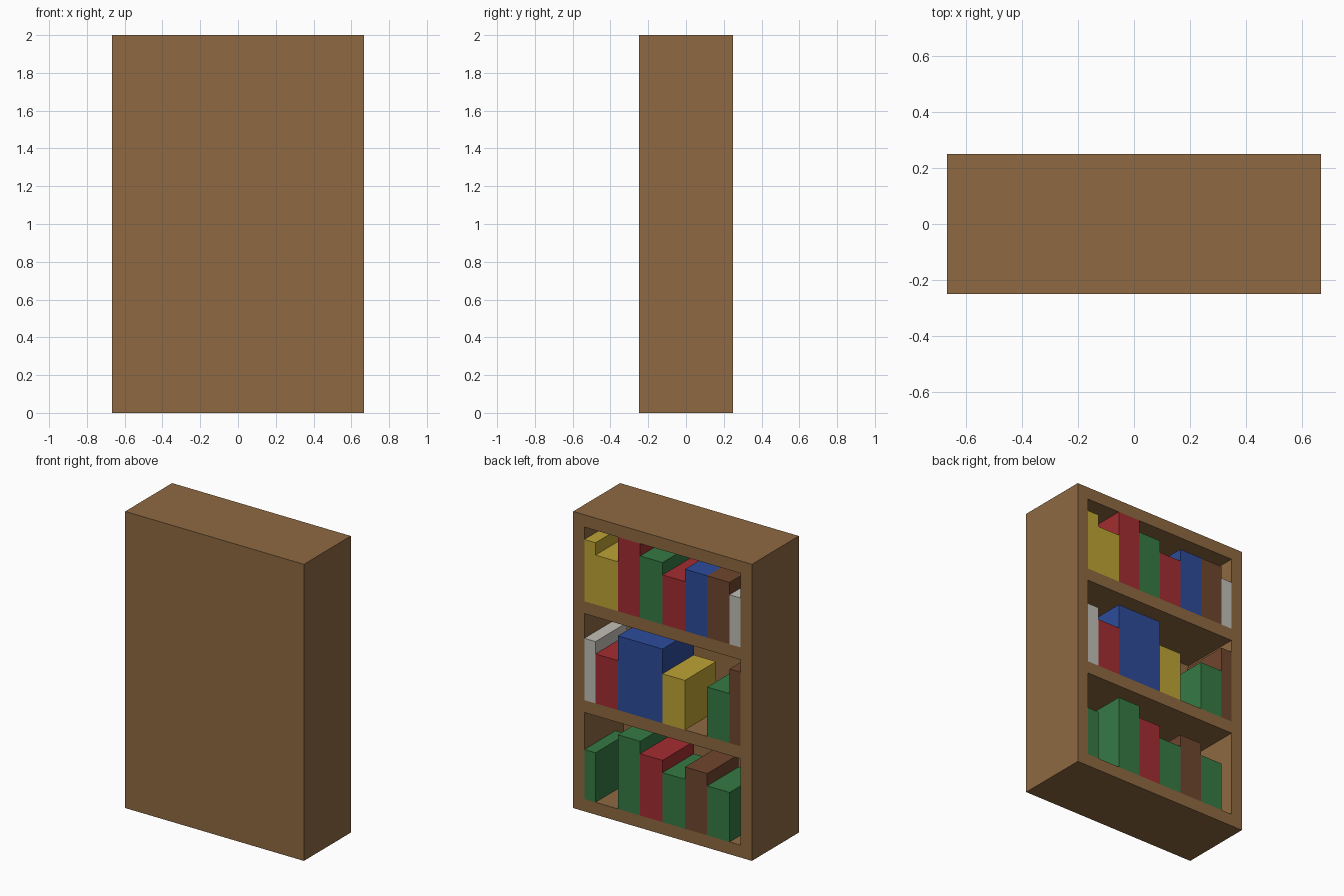
import bpy
import bmesh

cube = bpy.data.objects.get("Cube")
if cube:
    bpy.data.objects.remove(cube, do_unlink=True)

U = 1 / 12  # one grid unit: the case is 16 wide, 6 deep, 24 high


def linear(c):
    c /= 255
    return c / 12.92 if c <= 0.04045 else ((c + 0.055) / 1.055) ** 2.4


def material(name, rgb):
    mat = bpy.data.materials.new(name)
    mat.use_nodes = True
    col = tuple(linear(c) for c in rgb) + (1.0,)
    mat.diffuse_color = col
    bsdf = next(n for n in mat.node_tree.nodes if n.type == 'BSDF_PRINCIPLED')
    bsdf.inputs["Base Color"].default_value = col
    bsdf.inputs["Roughness"].default_value = 0.8
    return mat


MATS = {
    "wood": material("wood", (142, 105, 65)),
    "red": material("red cover", (163, 45, 48)),
    "green": material("green cover", (53, 122, 68)),
    "blue": material("blue cover", (45, 75, 155)),
    "yellow": material("yellow cover", (190, 164, 53)),
    "white": material("white cover", (193, 191, 182)),
    "brown": material("brown cover", (112, 70, 46)),
}


def box(name, lo, hi, mat):
    """Box between two corners given in grid units."""
    bm = bmesh.new()
    bmesh.ops.create_cube(bm, size=1)
    for v in bm.verts:
        v.co = [U * (lo[i] if v.co[i] < 0 else hi[i]) for i in range(3)]
    mesh = bpy.data.meshes.new(name)
    bm.to_mesh(mesh)
    bm.free()
    mesh.materials.append(MATS[mat])
    obj = bpy.data.objects.new(name, mesh)
    bpy.context.collection.objects.link(obj)
    return obj


# Case: closed panel at -y, open towards +y
box("closed_panel", (-8, -3, 0), (8, -2, 24), "wood")
box("left_side", (7, -2, 0), (8, 3, 24), "wood")
box("right_side", (-8, -2, 0), (-7, 3, 24), "wood")
for name, z in (("bottom_board", 0), ("lower_shelf", 8),
                ("upper_shelf", 16), ("top_board", 23)):
    box(name, (-7, -2, z), (7, 3, z + 1), "wood")

# Books from +x to -x: (cover, width, height); None leaves a gap
ROWS = {
    "lower": (1, [("green", 1, 4), (None, 2, 0), ("green", 2, 6), ("red", 2, 5),
                  ("green", 2, 4), ("brown", 2, 5), ("green", 2, 4)]),
    "middle": (9, [("white", 1, 5), ("red", 2, 4), ("blue", 4, 6), ("yellow", 2, 4),
                   (None, 2, 0), ("green", 2, 4), ("brown", 1, 6)]),
    "upper": (17, [("yellow", 1, 5), ("yellow", 2, 4), ("red", 2, 6), ("green", 2, 5),
                   ("red", 2, 4), ("blue", 2, 5), ("brown", 2, 5), ("white", 1, 4)]),
}
for row, (floor, books) in ROWS.items():
    x = 7
    for i, (cover, width, height) in enumerate(books):
        if cover:
            box(f"{row}_{cover}_book_{i + 1}", (x - width, -1, floor),
                (x, 3, floor + height), cover)
        x -= width
